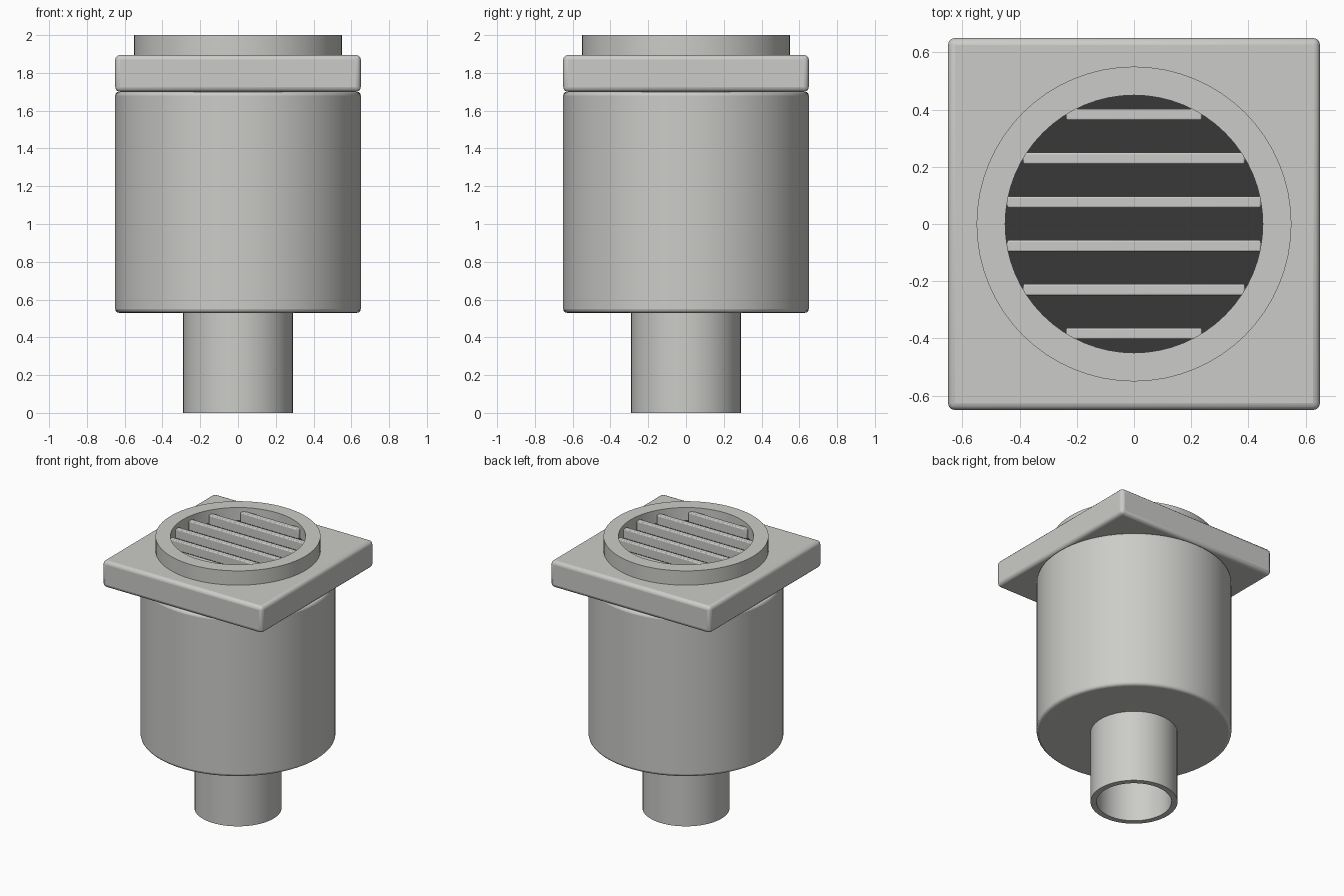
import bpy, bmesh, math

if "Cube" in bpy.data.objects:
    bpy.data.objects.remove(bpy.data.objects["Cube"], do_unlink=True)


def material(name, color):
    m = bpy.data.materials.new(name)
    m.use_nodes = True
    m.diffuse_color = color
    m.node_tree.nodes["Principled BSDF"].inputs["Base Color"].default_value = color
    return m


metal = material("light grey metal", (0.6, 0.6, 0.58, 1))
dark = material("dark opening", (0.04, 0.04, 0.04, 1))


def finish(obj, name, mat, bevel=0, segments=3):
    obj.name = name
    obj.data.materials.append(mat)
    if bevel:
        mod = obj.modifiers.new("rounded edges", "BEVEL")
        mod.width, mod.segments = bevel, segments
        mod.limit_method = "ANGLE"
    bpy.ops.object.shade_smooth_by_angle(angle=math.radians(35))
    return obj


def cylinder(name, radius, bottom, top, mat, bevel=0):
    bpy.ops.mesh.primitive_cylinder_add(vertices=64, radius=radius, depth=top - bottom,
                                        location=(0, 0, (top + bottom) / 2))
    return finish(bpy.context.object, name, mat, bevel)


def box(name, size, location, mat, bevel):
    bpy.ops.mesh.primitive_cube_add(size=1, location=location)
    obj = bpy.context.object
    for v in obj.data.vertices:
        v.co = [c * s for c, s in zip(v.co, size)]
    return finish(obj, name, mat, bevel)


def tube(name, outer, inner, bottom, top, mat):
    # Spin a rectangular wall section around the vertical axis
    bm = bmesh.new()
    section = [(outer, bottom), (outer, top), (inner, top), (inner, bottom)]
    verts = [bm.verts.new((r, 0, z)) for r, z in section]
    edges = [bm.edges.new((verts[i], verts[(i + 1) % 4])) for i in range(4)]
    bmesh.ops.spin(bm, geom=verts + edges, cent=(0, 0, 0), axis=(0, 0, 1),
                   angle=math.tau, steps=64)
    bmesh.ops.remove_doubles(bm, verts=bm.verts, dist=0.0001)
    bmesh.ops.recalc_face_normals(bm, faces=bm.faces)
    mesh = bpy.data.meshes.new(name)
    bm.to_mesh(mesh)
    bm.free()
    obj = bpy.data.objects.new(name, mesh)
    bpy.context.collection.objects.link(obj)
    bpy.ops.object.select_all(action="DESELECT")
    obj.select_set(True)
    bpy.context.view_layer.objects.active = obj
    return finish(obj, name, mat)


# Outlet pipe, drain body and square cover plate
tube("outlet_pipe", 0.29, 0.25, 0, 0.54, metal)
cylinder("drain_body", 0.65, 0.53, 1.7, metal, 0.02)
box("cover_plate", (1.3, 1.3, 0.195), (0, 0, 1.7975), metal, 0.025)

# Round grate: rim, dark opening and slats cut to the opening's width
hole = 0.45
tube("grate_rim", 0.55, hole, 1.88, 2, metal)
cylinder("grate_opening", hole + 0.01, 1.89, 1.905, dark)
slats = 6
for i in range(slats):
    y = (i - (slats - 1) / 2) * 0.153
    length = 2 * math.sqrt(hole ** 2 - y ** 2)
    box(f"grate_slat_{i + 1}", (length, 0.04, 0.08), (0, y, 1.93), metal, 0.006)
